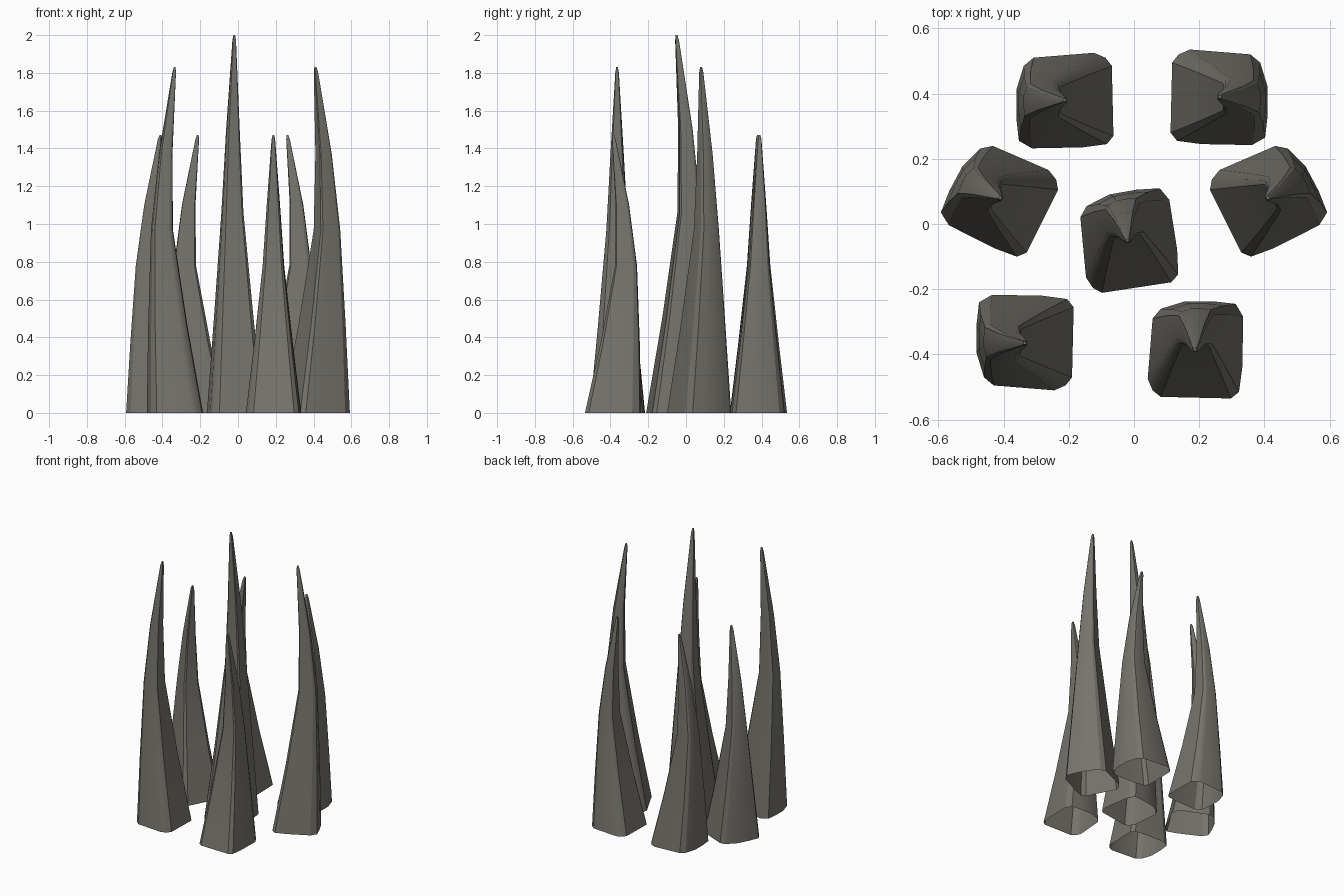
import bpy, bmesh, math
from mathutils import Matrix, Vector

cube = bpy.data.objects.get("Cube")
if cube:
    bpy.data.objects.remove(cube, do_unlink=True)

stone = bpy.data.materials.new("warm_grey_stone")
stone.use_nodes = True
colour = (0.18, 0.173, 0.15, 1)
stone.diffuse_color = colour
stone.node_tree.nodes["Principled BSDF"].inputs["Base Color"].default_value = colour

# Lopsided rounded square at the foot of each spike
SECTION = [(-.145, -.09), (-.13, -.125), (-.105, -.145), (.11, -.15),
           (.135, -.13), (.145, -.055), (.148, .10), (.125, .14),
           (.055, .148), (-.03, .148), (-.105, .125), (-.13, .095)]
# Rings up the spike: height fraction, section scale, backward bow
RINGS = [(0, 1, 0), (.25, .70, .037), (.53, .39, .068), (.75, .24, .048),
         (.985, .065, .003), (1, .03, 0)]


def spike(name, x, y, height, turn, mirrored=False):
    """Bowed tusk, open underneath, lofted from scaled copies of the section."""
    bm = bmesh.new()
    side = -1 if mirrored else 1
    rot = Matrix.Rotation(math.radians(turn), 3, "Z")
    loops = []
    for t, scale, bow in RINGS:
        loops.append([bm.verts.new(rot @ Vector((side * px * scale, py * scale + bow, t * height)))
                      for px, py in SECTION])
    n = len(SECTION)
    for low, high in zip(loops, loops[1:]):
        for i in range(n):
            j = (i + 1) % n
            bm.faces.new((low[i], low[j], high[j], high[i]))
    bm.faces.new(loops[-1])
    if mirrored:
        bmesh.ops.reverse_faces(bm, faces=bm.faces[:])
    mesh = bpy.data.meshes.new(name)
    bm.to_mesh(mesh)
    bm.free()
    mesh.materials.append(stone)
    obj = bpy.data.objects.new(name, mesh)
    obj.location = (x, y, 0)
    bpy.context.collection.objects.link(obj)
    bpy.ops.object.select_all(action="DESELECT")
    obj.select_set(True)
    bpy.context.view_layer.objects.active = obj
    bpy.ops.object.shade_smooth_by_angle(angle=math.radians(30))


TALL, MEDIUM, SHORT = 2.0, 1.83, 1.47
spike("centre_spike", -.02, -.05, TALL, 10)
spike("front_right_spike", -.335, -.365, MEDIUM, 90)
spike("front_left_spike", .187, -.385, SHORT, 0)
spike("side_right_spike", -.41, .08, SHORT, 62, True)
spike("side_left_spike", .41, .08, MEDIUM, -62)
spike("back_right_spike", -.213, .38, SHORT, 90, True)
spike("back_left_spike", .262, .39, SHORT, -90)
